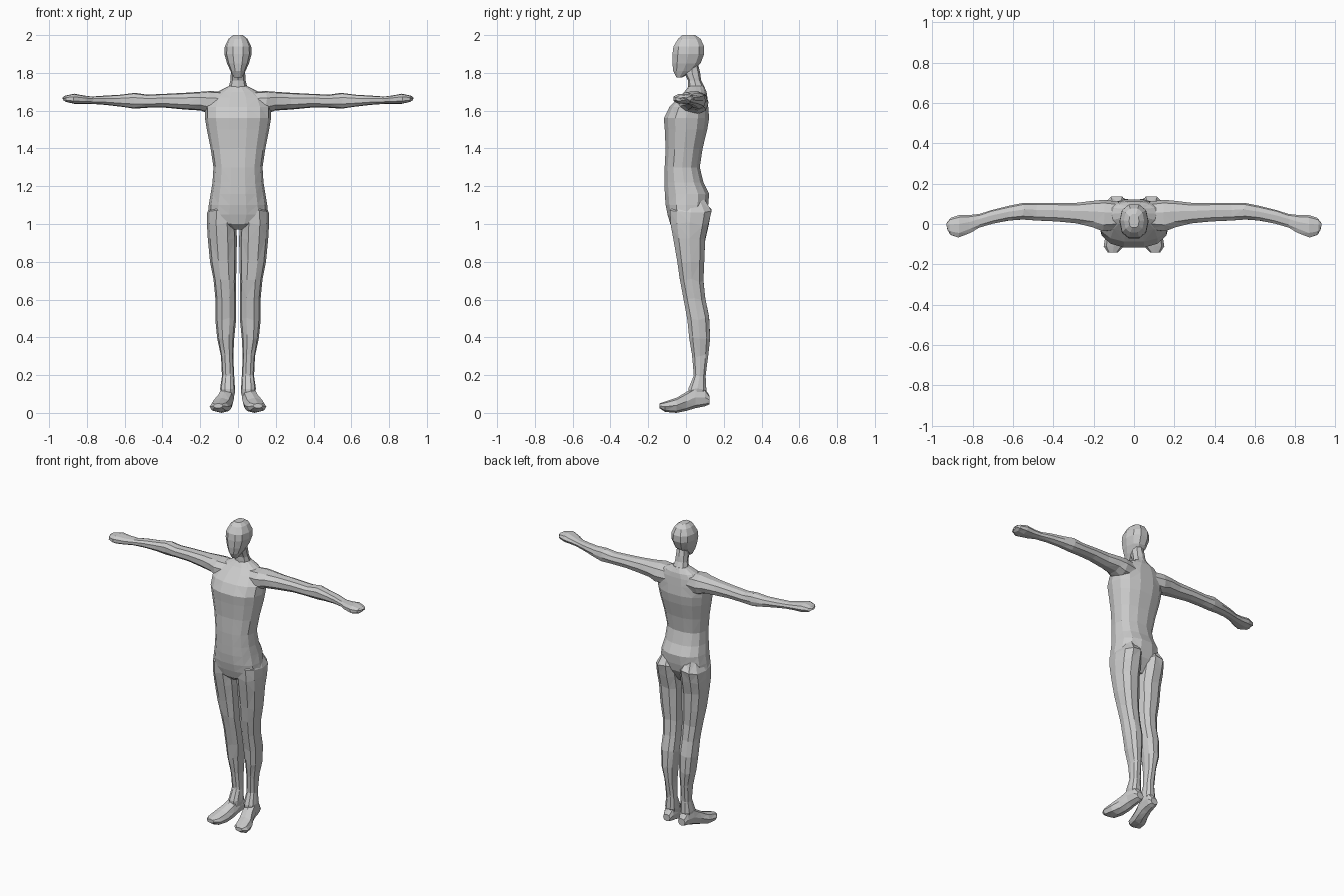
import bpy
import bmesh
import math
import random

cube = bpy.data.objects.get("Cube")
if cube:
    bpy.data.objects.remove(cube, do_unlink=True)

CM = 0.01  # all section sizes below are in hundredths of a unit

# Single clay grey skin
clay = bpy.data.materials.new("clay_grey")
clay.use_nodes = True
clay_colour = (0.6, 0.6, 0.6, 1.0)
clay.diffuse_color = clay_colour
shader = next(n for n in clay.node_tree.nodes if n.type == 'BSDF_PRINCIPLED')
shader.inputs["Base Color"].default_value = clay_colour


def place(axis, along, first, second):
    """Return an xyz point from a distance along an axis and two cross values."""
    if axis == 'X':
        return (along, first, second)
    if axis == 'Y':
        return (first, along, second)
    return (first, second, along)


def squarish(value, power=0.85):
    """Push a sine or cosine outward so that sections are slightly boxy."""
    return math.copysign(abs(value) ** power, value)


def loft(name, axis, sections, sides, side=1, wobble=0.0):
    """Skin rounded sections (along, low_a, high_a, low_b, high_b) into a solid."""
    random.seed(7)  # the same wobble on the left and the right
    bm = bmesh.new()
    rings = []
    for along, low_a, high_a, low_b, high_b in sections:
        ring = []
        for i in range(sides):
            angle = math.tau * i / sides
            a = (low_a + high_a) / 2 + (high_a - low_a) / 2 * squarish(math.cos(angle))
            b = (low_b + high_b) / 2 + (high_b - low_b) / 2 * squarish(math.sin(angle))
            slide = random.uniform(-wobble, wobble)
            x, y, z = place(axis, along + slide, a, b)
            ring.append(bm.verts.new((x * side * CM, y * CM, z * CM)))
        rings.append(ring)
    for lower, upper in zip(rings, rings[1:]):
        for i in range(sides):
            j = (i + 1) % sides
            bm.faces.new((lower[i], lower[j], upper[j], upper[i]))
    bm.faces.new(rings[0])
    bm.faces.new(rings[-1])
    bmesh.ops.triangulate(bm, faces=bm.faces[:])
    bmesh.ops.recalc_face_normals(bm, faces=bm.faces[:])
    mesh = bpy.data.meshes.new(name)
    bm.to_mesh(mesh)
    bm.free()
    mesh.materials.append(clay)
    obj = bpy.data.objects.new(name, mesh)
    bpy.context.scene.collection.objects.link(obj)
    return obj


def centred(rows):
    """Expand (height, half_width, front, back) rows into symmetric sections."""
    return [(z, -half, half, front, back) for z, half, front, back in rows]


# Torso from crotch to base of neck
torso_rows = [
    (97, 5, -5, 6), (100, 13, -8.5, 8), (105, 16, -10, 11), (110, 15.5, -11, 12),
    (116, 14.5, -11.5, 12.5), (122, 13.5, -11.5, 9.5), (130, 13, -11.5, 7.5),
    (140, 14.5, -11, 9), (150, 16.5, -11.5, 11.5), (156, 17.5, -12, 12.5),
    (162, 17.5, -9, 12), (167, 15, -4, 11.5), (170, 11, -1, 11), (173, 5, 1.5, 9.5),
]
# Neck and egg-shaped head
neck_rows = [(167, 7, 1, 11), (172, 5, 1, 10), (176, 4, 1, 8),
             (180, 3.8, -1, 7.5), (186, 3.5, 0, 6)]
head_rows = [(177.5, 2, -5, -2), (181, 4, -7, 4), (185, 5.8, -7.5, 8),
             (190, 7.2, -7.5, 10), (194, 7, -7, 10), (198, 5, -4.5, 8),
             (200, 2.5, -2, 5)]
# Outstretched arm ending in a mitten hand
arm_sections = [
    (8, -3, 11, 158, 170), (15, -4, 12, 158, 170.5), (20, -2, 11.5, 160, 170),
    (28, 0, 10.5, 160.5, 169.5), (38, 1, 10.5, 161.5, 169),
    (48, 1.5, 10.5, 161.5, 168.5), (55, 2, 10.5, 161, 169.5),
    (62, 1.5, 9, 162, 168.5), (70, 0, 7, 163, 168), (77, -2, 5, 163.5, 167.5),
    (81, -4.5, 4.5, 163.5, 168), (87, -7, 4.5, 163.5, 169),
    (91, -5.5, 3, 164.5, 168), (92.5, -3, 0.5, 165.5, 167),
]
# Leg from buttock to ankle
leg_sections = [
    (113, 4, 13, -4, 10), (107, 1, 16.3, -9, 14), (100, 0.8, 16.5, -8.5, 12.5),
    (92, 0.6, 16, -7, 10.5), (80, 0.8, 14.8, -5, 10), (70, 1, 13, -3.5, 9.5),
    (60, 1, 12, -1.5, 10.5), (50, 1, 12, 0.5, 12.5), (40, 2, 11, 1.5, 13),
    (30, 2.5, 9, 3, 12), (20, 2, 8.5, 4, 10.5), (12, 1.5, 9.5, 1, 11),
    (6, 3, 8, 1, 9),
]
# Foot from toes to heel, turned slightly outward
foot_sections = [
    (-14, 8, 13, 2.5, 5), (-11, 5, 15, 0.5, 6), (-5, 3.5, 14, 0, 8),
    (0, 2.5, 11.5, 1, 11), (5, 2, 10, 2.5, 14), (10, 2, 9, 3.5, 13),
    (12.5, 3, 8, 4.5, 9),
]

body = loft("body", 'Z', centred(torso_rows), 14)
parts = [
    loft("neck", 'Z', centred(neck_rows), 8),
    loft("head", 'Z', centred(head_rows), 10),
]
for label, side in (("left", 1), ("right", -1)):
    parts.append(loft(label + "_arm", 'X', arm_sections, 9, side, 0.6))
    parts.append(loft(label + "_leg", 'Z', leg_sections, 10, side, 1.0))
    parts.append(loft(label + "_foot", 'Y', foot_sections, 8, side))

# Fuse every part into one continuous skin
bpy.context.view_layer.objects.active = body
for part in parts:
    fuse = body.modifiers.new("fuse_" + part.name, 'BOOLEAN')
    fuse.operation = 'UNION'
    fuse.solver = 'EXACT'
    fuse.object = part
    bpy.context.view_layer.update()
    bpy.ops.object.modifier_apply(modifier=fuse.name)
    bpy.data.objects.remove(part, do_unlink=True)

# Flat facets all over
for face in body.data.polygons:
    face.use_smooth = False
